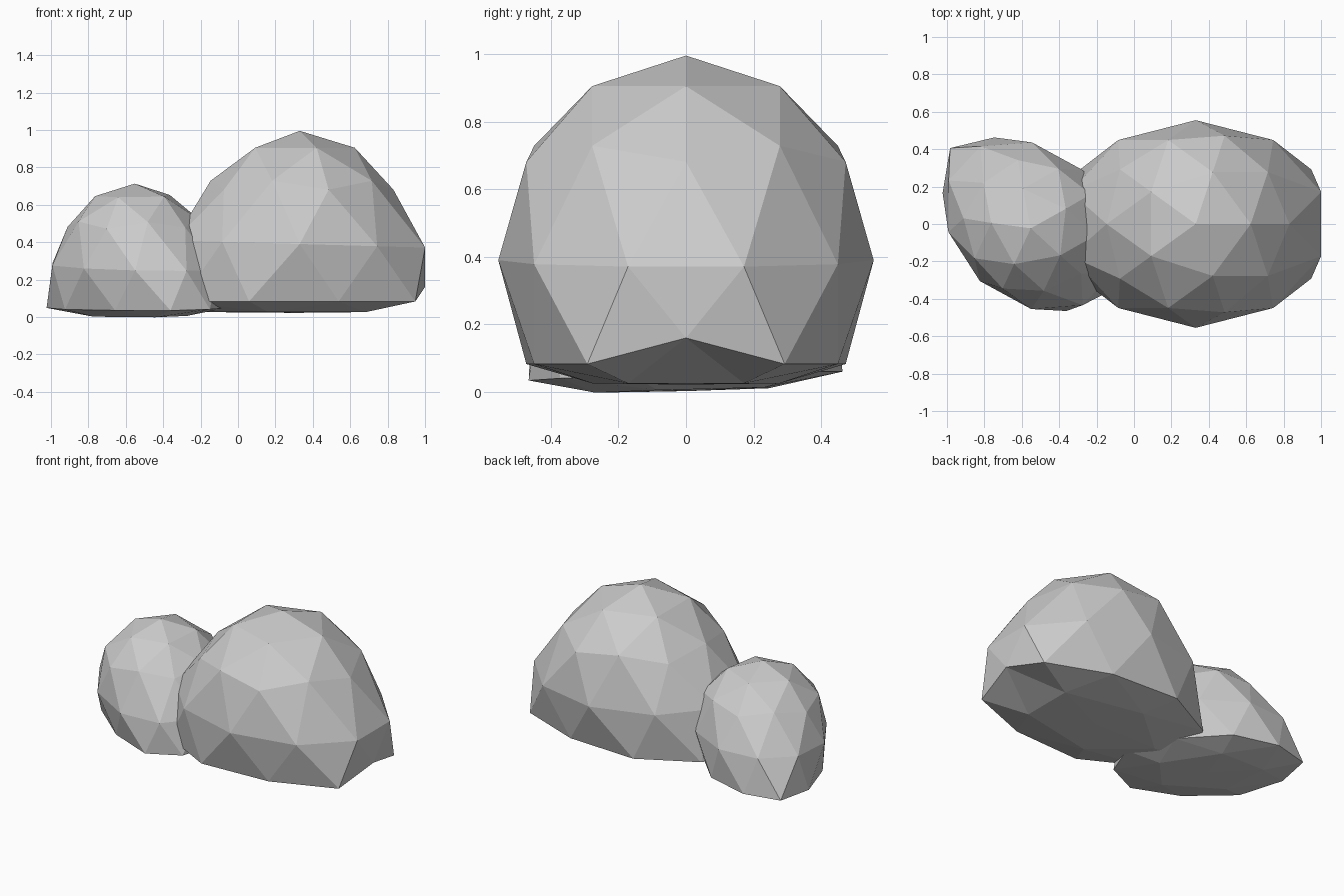
import bpy, math

if "Cube" in bpy.data.objects:
    bpy.data.objects.remove(bpy.data.objects["Cube"])

RX, RY, RZ, CZ = 0.705, 0.555, 0.605, 0.39


def boulder(name, location, scale, rotation, notch):
    """Stretched icosphere whose underside is pressed flat and splayed outward."""
    bpy.ops.mesh.primitive_ico_sphere_add(subdivisions=2, radius=1)
    ob = bpy.context.object
    ob.name = ob.data.name = name
    for v in ob.data.vertices:
        x, y, h = v.co
        # faceted dome, narrower along x above the middle
        rx = 0.56 if h > 0.3 else RX
        v.co = (x * rx, y * RY, CZ + h * RZ)
        if 0.3 < h < 0.6:
            v.co.z += 0.02
        elif -0.1 < h < 0.1:
            v.co.z -= 0.02 * x
        # underside, almost flat and wider along the long axis
        if h < -0.1:
            v.co.x = x * RX * 1.26 - 0.025
            v.co.z = 0.083 if h > -0.7 else 0.026 if h > -0.95 else 0.022
            # notch at the narrow end
            if x > 0.8:
                v.co.x, v.co.z = notch
    ob.location = location
    ob.scale = (scale,) * 3
    ob.rotation_euler = rotation
    bpy.ops.object.shade_flat()
    return ob


# two copies of the same boulder, one smaller and turned
boulder("large_boulder", (0.33, 0, 0), 1.0, (0, 0, 0), (0.67, 0.16))
boulder("small_boulder", (-0.545, 0, -0.013), 0.73,
        (0.03, 0.015, math.radians(-43)), (0.74, 0.085))
